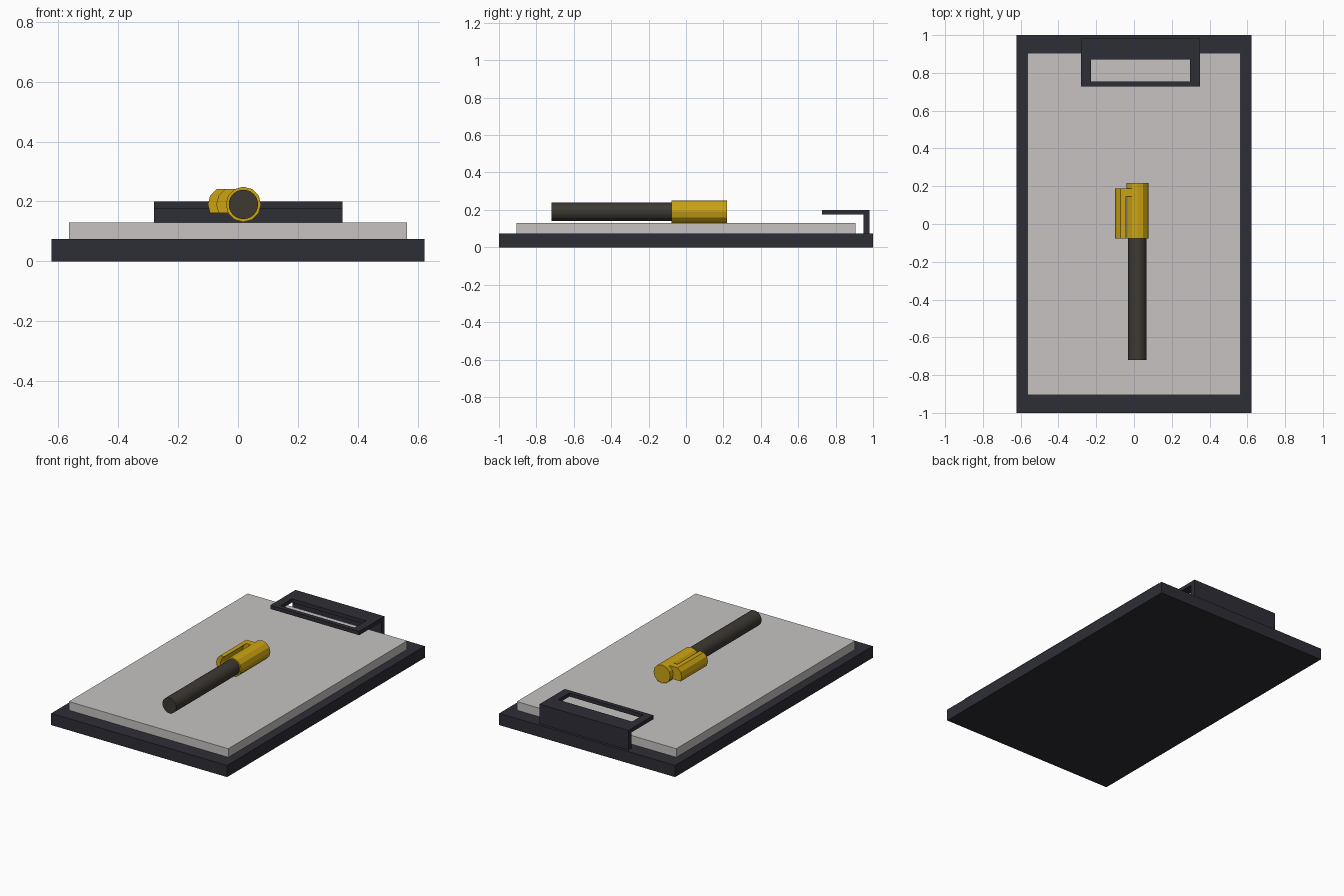
import bpy, bmesh, math

if "Cube" in bpy.data.objects:
    bpy.data.objects.remove(bpy.data.objects["Cube"])


def material(name, rgb):
    m = bpy.data.materials.new(name)
    m.diffuse_color = (*rgb, 1)
    m.use_nodes = True
    m.node_tree.nodes["Principled BSDF"].inputs["Base Color"].default_value = m.diffuse_color
    return m


DARK = material("dark slate", (0.027, 0.027, 0.037))
PAPER = material("paper grey", (0.57, 0.54, 0.54))
GOLD = material("yellow", (0.60, 0.37, 0.006))
BARREL = material("dark brown", (0.048, 0.041, 0.032))


def make(name, bm, mat):
    bmesh.ops.recalc_face_normals(bm, faces=bm.faces)
    mesh = bpy.data.meshes.new(name)
    bm.to_mesh(mesh)
    bm.free()
    mesh.materials.append(mat)
    ob = bpy.data.objects.new(name, mesh)
    bpy.context.collection.objects.link(ob)
    return ob


def box(name, x, y, z, mat):
    bm = bmesh.new()
    bmesh.ops.create_cube(bm, size=1)
    for v in bm.verts:
        v.co = [r[0] if c < 0 else r[1] for c, r in zip(v.co, (x, y, z))]
    return make(name, bm, mat)


def prism(name, profile, y0, y1, mat):
    """Extrude an (x, z) outline along y."""
    bm = bmesh.new()
    a = [bm.verts.new((x, y0, z)) for x, z in profile]
    b = [bm.verts.new((x, y1, z)) for x, z in profile]
    n = len(profile)
    bm.faces.new(a)
    bm.faces.new(b[::-1])
    for i in range(n):
        j = (i + 1) % n
        bm.faces.new((a[i], a[j], b[j], b[i]))
    return make(name, bm, mat)


# board and paper stack
box("board", (-0.623, 0.623), (-1, 1), (0, 0.075), DARK)
box("paper_stack", (-0.565, 0.565), (-0.905, 0.905), (0.075, 0.13), PAPER)

# clip: upright back wall and a slotted top plate, one mesh
X, Y = (-0.28, -0.227, 0.297, 0.35), (0.727, 0.755, 0.87, 0.95, 0.982)
Z0, Z1 = 0.176, 0.2
bm = bmesh.new()
grid = [[bm.verts.new((x, y, Z1)) for y in Y] for x in X]
for i in range(3):
    for j in range(4):
        if (i, j) != (1, 1):
            bm.faces.new((grid[i][j], grid[i + 1][j], grid[i + 1][j + 1], grid[i][j + 1]))


def extrude_down(faces, z):
    res = bmesh.ops.extrude_face_region(bm, geom=faces)["geom"]
    for v in res:
        if isinstance(v, bmesh.types.BMVert):
            v.co.z = z
    return [f for f in res if isinstance(f, bmesh.types.BMFace)]


top = bm.faces[:]
copy = bmesh.ops.duplicate(bm, geom=top)["geom"]
lower = [f for f in copy if isinstance(f, bmesh.types.BMFace)]
bmesh.ops.delete(bm, geom=lower, context="FACES")
bottom = bmesh.ops.extrude_face_region(bm, geom=top, use_keep_orig=True)["geom"]
for v in bottom:
    if isinstance(v, bmesh.types.BMVert):
        v.co.z = Z0
wall = [f for f in bottom if isinstance(f, bmesh.types.BMFace)
        and f.calc_center_median().y > Y[3]
        and all(abs(v.co.z - Z0) < 1e-5 for v in f.verts)]
extrude_down(wall, 0.07)
make("paper_clip", bm, DARK)

# pen: barrel and twelve-sided cap
CX, CZ, R = 0.018, 0.19, 0.059


def arc(r, degrees, dx=0.0):
    return [(CX + dx + r * math.cos(math.radians(d)), CZ + r * math.sin(math.radians(d)))
            for d in degrees]


prism("pen_barrel", arc(0.049, range(0, 360, 15)), -0.72, -0.05, BARREL)
prism("pen_cap", arc(R, range(0, 360, 30)), -0.078, 0.218, GOLD)

# pocket clip: cap facets carried outwards, with a bridge at the far end
side = range(120, 211, 30)
prism("pocket_clip", arc(R, side, -0.06) + arc(R, side, -0.03)[::-1], -0.078, 0.187, GOLD)
prism("pocket_clip_bridge", arc(R, side, -0.03) + arc(R, side)[::-1], 0.145, 0.187, GOLD)
